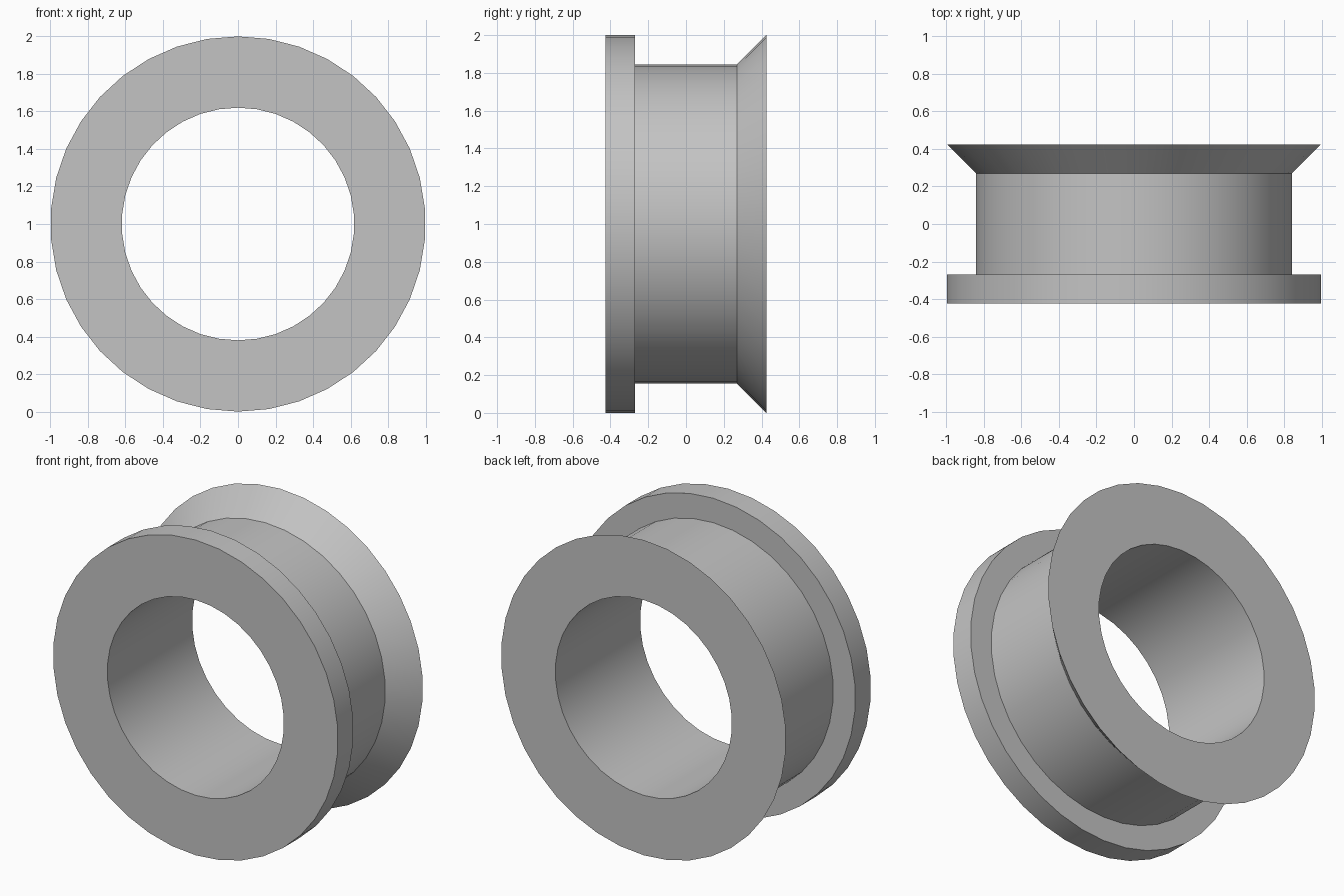
import bpy
import bmesh
from math import radians, tau
from mathutils import Matrix, Vector

SIDES = 38
OUTER, BARREL, BORE = 1.0, 0.845, 0.62
END, INNER = 0.425, 0.27

cube = bpy.data.objects.get("Cube")
if cube:
    bpy.data.objects.remove(cube, do_unlink=True)

# Plain grey material
grey = bpy.data.materials.new("plain grey")
grey.use_nodes = True
colour = (0.55, 0.55, 0.55, 1)
grey.diffuse_color = colour
grey.node_tree.nodes["Principled BSDF"].inputs["Base Color"].default_value = colour

# Cross-section (y, radius): bore, square front flange, barrel, flared back lip
profile = [(-END, BORE), (-END, OUTER), (-INNER, OUTER), (-INNER, BARREL),
           (INNER, BARREL), (END, OUTER), (END, BORE)]

# Revolve the closed section around the y axis
bm = bmesh.new()
rings = []
for i in range(SIDES):
    turn = Matrix.Rotation(tau * i / SIDES, 3, "Y")
    rings.append([bm.verts.new(turn @ Vector((0, y, r))) for y, r in profile])
for i, ring in enumerate(rings):
    following = rings[(i + 1) % SIDES]
    for j in range(len(profile)):
        k = (j + 1) % len(profile)
        bm.faces.new((ring[j], ring[k], following[k], following[j]))
bmesh.ops.recalc_face_normals(bm, faces=bm.faces)

mesh = bpy.data.meshes.new("flanged_ring")
bm.to_mesh(mesh)
bm.free()
mesh.materials.append(grey)
flanged_ring = bpy.data.objects.new("flanged_ring", mesh)
flanged_ring.location.z = OUTER
bpy.context.collection.objects.link(flanged_ring)

# Smooth round walls, crisp rims
bpy.ops.object.select_all(action="DESELECT")
flanged_ring.select_set(True)
bpy.context.view_layer.objects.active = flanged_ring
bpy.ops.object.shade_smooth_by_angle(angle=radians(30))
